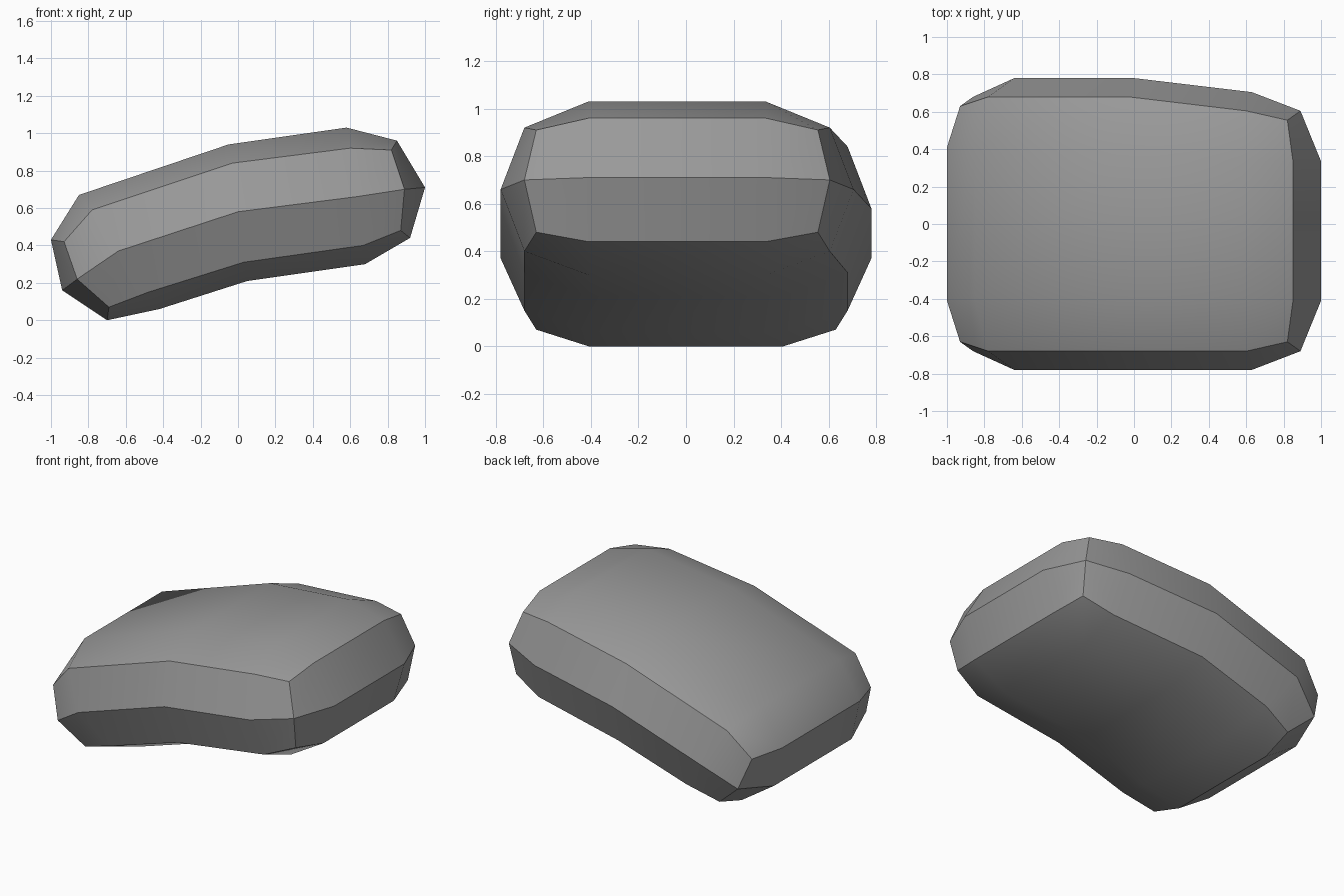
import bpy
import bmesh

old = bpy.data.objects.get("Cube")
if old:
    bpy.data.objects.remove(old, do_unlink=True)

# Lengthwise (x, z) profiles, left to right, for bottom, middle and top levels
CORE = [
    [(-0.70, 0.0), (-0.42, 0.06), (0.05, 0.21), (0.68, 0.30), (0.92, 0.44)],
    [(-0.94, 0.16), None, None, None, (1.0, 0.71)],
    [(-1.0, 0.43), (-0.85, 0.67), (-0.05, 0.94), (0.58, 1.03), (0.85, 0.96)],
]
FLANK = [
    [(-0.69, 0.07), (-0.48, 0.15), (0.03, 0.31), (0.67, 0.40), (0.87, 0.48)],
    [(-0.86, 0.22), (-0.64, 0.37), (0.0, 0.58), (0.63, 0.66), (0.89, 0.70)],
    [(-0.93, 0.42), (-0.78, 0.59), (-0.03, 0.84), (0.60, 0.92), (0.82, 0.91)],
]
COLS, ROWS, LEVELS = 5, 4, 3


def half_width(i, j, k):
    """Distance from the long axis at column i, row j, level k."""
    if j in (1, 2):
        return 0.41
    end = i in (0, COLS - 1)
    if k == 1:
        return 0.68 if end else 0.78
    return 0.63 if end else 0.68


bm = bmesh.new()
grid = {}
for k in range(LEVELS):
    for i in range(COLS):
        for j in range(ROWS):
            point = (CORE if j in (1, 2) else FLANK)[k][i]
            if point is None:
                continue
            y = half_width(i, j, k)
            if j < 2:
                y = -y
            elif i >= 3:
                y -= 0.075  # back edge tapers in towards the right
            grid[i, j, k] = bm.verts.new((point[0], y, point[1]))


def patch(n, m, key):
    """Fill an n by m sheet of quads, key maps sheet to grid position."""
    for a in range(n - 1):
        for b in range(m - 1):
            corners = ((a, b), (a + 1, b), (a + 1, b + 1), (a, b + 1))
            bm.faces.new([grid[key(*c)] for c in corners]).smooth = True


# Top and underside, front and back, left and right ends
for k in (0, LEVELS - 1):
    patch(COLS, ROWS, lambda i, j: (i, j, k))
for j in (0, ROWS - 1):
    patch(COLS, LEVELS, lambda i, k: (i, j, k))
for i in (0, COLS - 1):
    patch(ROWS, LEVELS, lambda j, k: (i, j, k))
bmesh.ops.recalc_face_normals(bm, faces=bm.faces[:])

# Crisp edges along the three rings and the four upright corners
place = {v: p for p, v in grid.items()}
for edge in bm.edges:
    p, q = (place[v] for v in edge.verts)
    same_side = (p[0] == q[0] and p[0] in (0, COLS - 1)) or \
                (p[1] == q[1] and p[1] in (0, ROWS - 1))
    ring = p[2] == q[2] and same_side
    corner = p[2] != q[2] and p[0] in (0, COLS - 1) and p[1] in (0, ROWS - 1)
    edge.smooth = not (ring or corner)

mesh = bpy.data.meshes.new("stone")
bm.to_mesh(mesh)
bm.free()

# Plain grey stone colour
grey = bpy.data.materials.new("stone_grey")
grey.use_nodes = True
colour = (0.32, 0.32, 0.32, 1.0)
grey.diffuse_color = colour
grey.node_tree.nodes["Principled BSDF"].inputs["Base Color"].default_value = colour
mesh.materials.append(grey)

stone = bpy.data.objects.new("stone", mesh)
bpy.context.collection.objects.link(stone)
